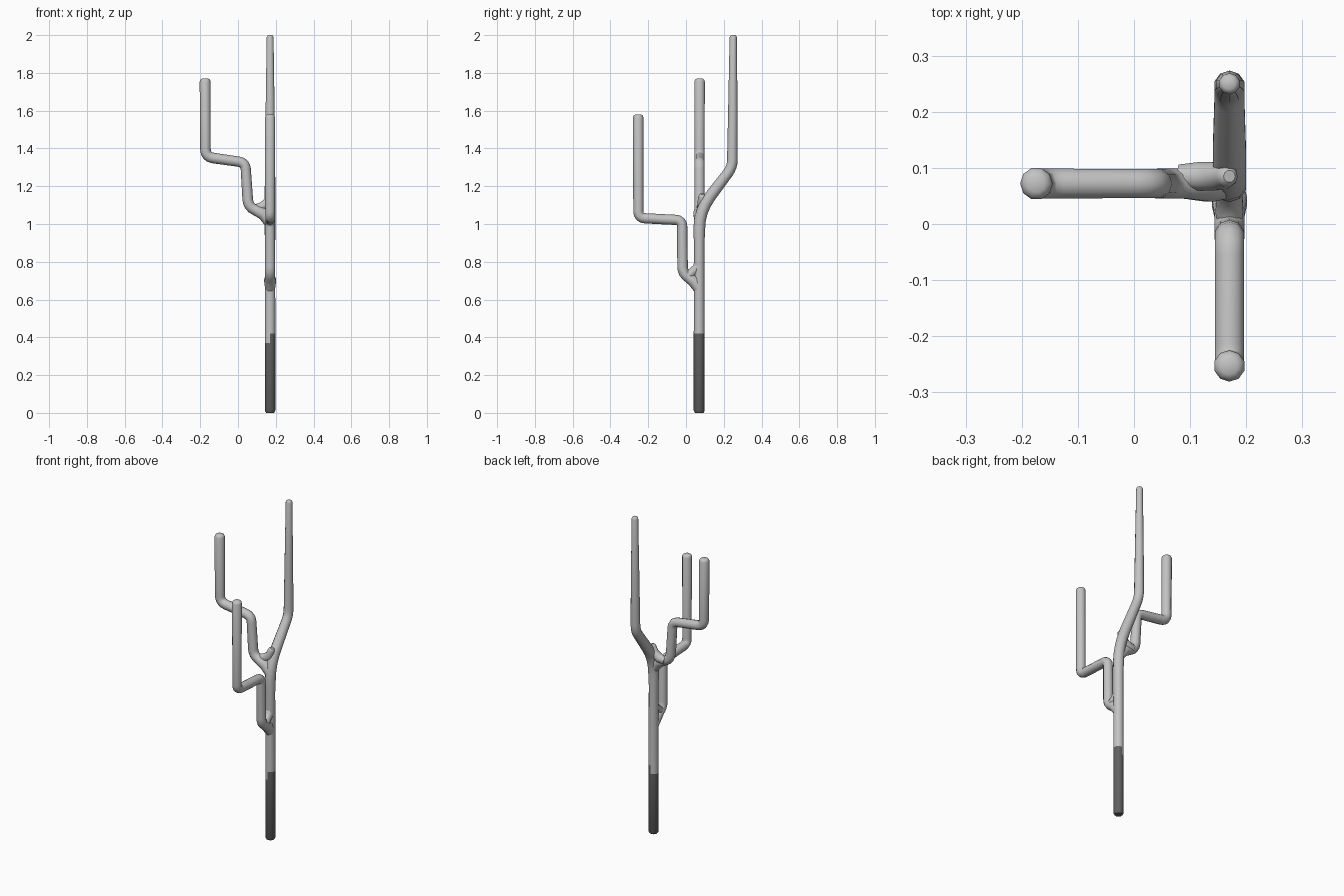
import bpy, bmesh, math
from mathutils import Vector

SIDES = 10
cube = bpy.data.objects.get("Cube")
if cube:
    bpy.data.objects.remove(cube, do_unlink=True)


def material(name, v):
    m = bpy.data.materials.new(name)
    m.use_nodes = True
    m.diffuse_color = (v, v, v, 1)
    m.node_tree.nodes["Principled BSDF"].inputs["Base Color"].default_value = (v, v, v, 1)
    return m


light = material("light grey", 0.55)
dark = material("dark grey", 0.12)


def rounded(points):
    """Waypoints (y or x, z, radius, corner size) with the corners rounded off."""
    out = []
    for i, (u, z, r, c) in enumerate(points):
        p = Vector((u, z))
        if c == 0:
            out.append((p, r))
            continue
        a, b = Vector(points[i - 1][:2]), Vector(points[i + 1][:2])
        a, b = p + (a - p).normalized() * c, p + (b - p).normalized() * c
        for k in range(5):
            t = k / 4
            out.append((a * (1 - t) ** 2 + p * 2 * t * (1 - t) + b * t * t, r))
    return out


def tube(name, points, axis, offset, cap=0.016):
    """Sweep a ring along a path in the plane across axis, with a domed tip."""
    path = rounded(points)
    tip, r = path[-1]
    d = (tip - path[-2][0]).normalized()
    path[-1] = (tip - d * cap, r)
    path += [(tip - d * cap * 0.35, r * 0.86), (tip, r * 0.55)]
    side = Vector((1, 0, 0)) if axis == "x" else Vector((0, 1, 0))
    place = (lambda p: Vector((offset, p.x, p.y))) if axis == "x" else \
            (lambda p: Vector((p.x, offset, p.y)))
    centres = [place(p) for p, _ in path]
    bm = bmesh.new()
    rings = []
    for i, c in enumerate(centres):
        before = centres[max(i - 1, 0)]
        after = centres[min(i + 1, len(centres) - 1)]
        t = ((c - before).normalized() + (after - c).normalized()).normalized()
        n = t.cross(side)
        ring = []
        for k in range(SIDES):
            a = math.pi / 2 + math.tau * k / SIDES
            ring.append(bm.verts.new(c + (side * math.cos(a) + n * math.sin(a)) * path[i][1]))
        rings.append(ring)
    for lo, hi in zip(rings, rings[1:]):
        for k in range(SIDES):
            j = (k + 1) % SIDES
            bm.faces.new((lo[k], lo[j], hi[j], hi[k]))
    bm.faces.new(rings[0])
    bm.faces.new(rings[-1])
    bmesh.ops.recalc_face_normals(bm, faces=bm.faces)
    me = bpy.data.meshes.new(name)
    bm.to_mesh(me)
    bm.free()
    me.materials.append(light)
    me.materials.append(dark)
    ob = bpy.data.objects.new(name, me)
    bpy.context.collection.objects.link(ob)
    bpy.ops.object.select_all(action="DESELECT")
    ob.select_set(True)
    bpy.context.view_layer.objects.active = ob
    bpy.ops.object.shade_smooth_by_angle(angle=math.radians(42))
    return ob


# Trunk, bending back and tapering to its tip
trunk = tube("trunk", [
    (0.07, 0, 0.022, 0), (0.07, 0.012, 0.029, 0), (0.07, 0.37, 0.029, 0),
    (0.07, 0.42, 0.029, 0), (0.07, 0.9, 0.028, 0), (0.07, 1.07, 0.031, 0.1),
    (0.245, 1.3, 0.028, 0.04), (0.248, 1.6, 0.025, 0), (0.25, 2.0, 0.019, 0)],
    "x", 0.17, 0.012)

# Dark foot, reaching higher on the left side
for f in trunk.data.polygons:
    if f.center.z < 0.37 or (f.center.z < 0.42 and f.normal.x > 0.1):
        f.material_index = 1

# Front branch and the web that joins it to the trunk
tube("front_branch", [
    (0.07, 0.65, 0.026, 0), (0.04, 0.7, 0.033, 0), (-0.018, 0.735, 0.028, 0.04),
    (-0.02, 1.02, 0.027, 0.035), (-0.252, 1.032, 0.027, 0.035),
    (-0.253, 1.58, 0.028, 0)], "x", 0.17)
tube("front_web", [
    (-0.01, 0.725, 0.022, 0), (0.025, 0.735, 0.026, 0), (0.06, 0.77, 0.024, 0),
    (0.07, 0.83, 0.02, 0)], "x", 0.17)

# Right branch and its web
tube("right_branch", [
    (0.17, 1.0, 0.026, 0), (0.135, 1.055, 0.034, 0), (0.054, 1.09, 0.028, 0.04),
    (0.039, 1.325, 0.027, 0.035), (-0.172, 1.355, 0.028, 0.04),
    (-0.174, 1.77, 0.029, 0)], "y", 0.072)
tube("right_web", [
    (0.08, 1.08, 0.022, 0), (0.12, 1.085, 0.027, 0), (0.155, 1.11, 0.026, 0),
    (0.17, 1.16, 0.02, 0)], "y", 0.085)
